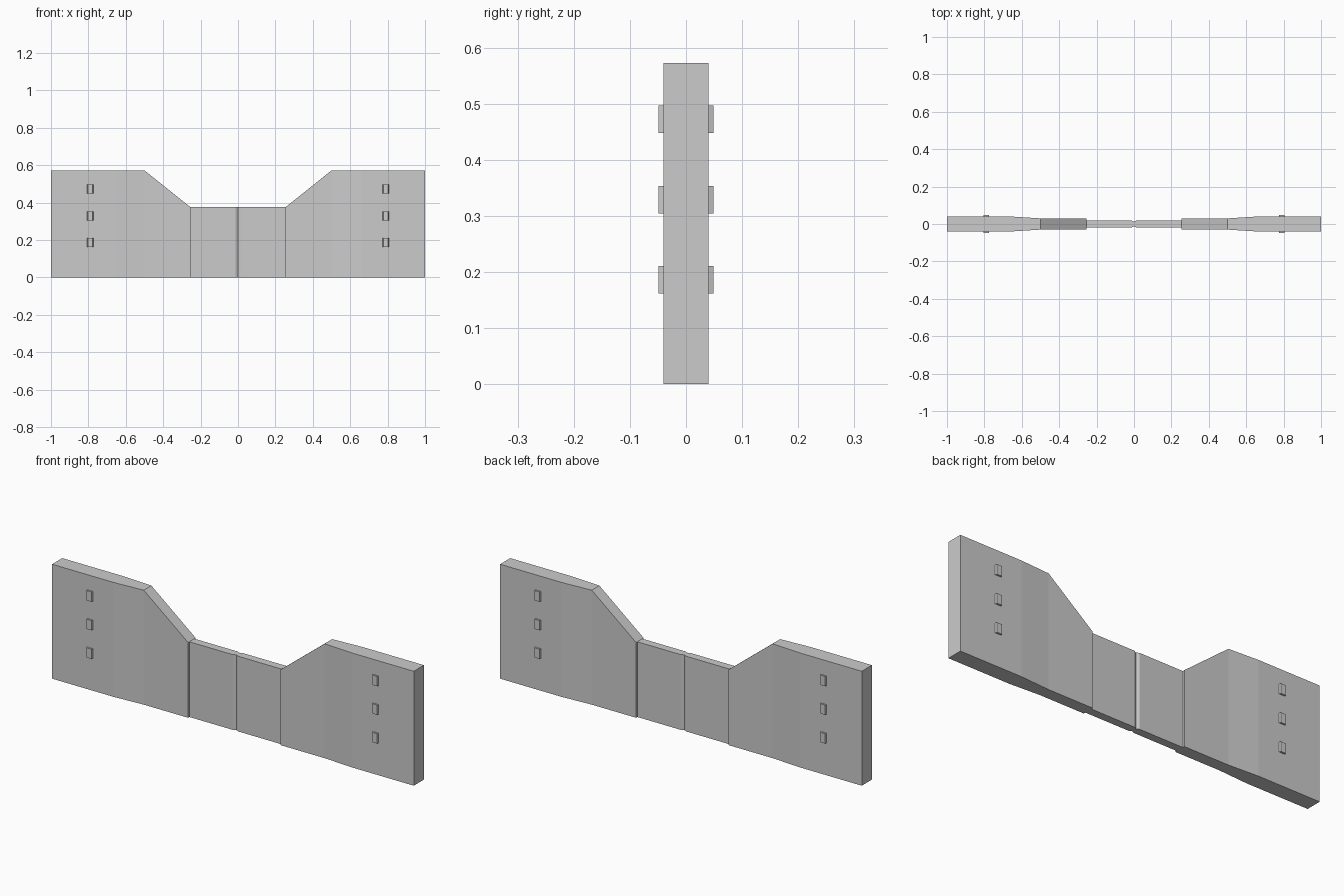
import bpy, bmesh

cube = bpy.data.objects.get("Cube")
if cube:
    bpy.data.objects.remove(cube, do_unlink=True)

grey = bpy.data.materials.new("plain grey")
grey.use_nodes = True
COLOUR = (0.6, 0.6, 0.6, 1)
grey.diffuse_color = COLOUR
grey.node_tree.nodes["Principled BSDF"].inputs["Base Color"].default_value = COLOUR


def finish(name, bm):
    bmesh.ops.recalc_face_normals(bm, faces=bm.faces)
    mesh = bpy.data.meshes.new(name)
    bm.to_mesh(mesh)
    bm.free()
    mesh.materials.append(grey)
    obj = bpy.data.objects.new(name, mesh)
    bpy.context.collection.objects.link(obj)
    return obj


def loft(name, stations, side):
    """Wall skinned through rectangles given as (x, half thickness, height)."""
    bm = bmesh.new()
    rings = []
    for x, t, h in stations:
        corners = [(-t, 0), (t, 0), (t, h), (-t, h)]
        rings.append([bm.verts.new((side * x, y, z)) for y, z in corners])
    for a, b in zip(rings, rings[1:]):
        for i in range(4):
            j = (i + 1) % 4
            bm.faces.new((a[i], a[j], b[j], b[i]))
    bm.faces.new(rings[0])
    bm.faces.new(rings[-1])
    return finish(name, bm)


def lug(name, x, z, face):
    """Small block on the wall face, narrowing outwards."""
    bm = bmesh.new()
    bmesh.ops.create_cube(bm, size=1)
    for v in bm.verts:
        outer = v.co.y * face > 0
        width = 0.026 if outer else 0.036
        v.co = (x + v.co.x * width, face * (0.049 if outer else 0.035), z + v.co.z * 0.049)
    return finish(name, bm)


LOW, HIGH = 0.376, 0.572

for side, label in ((1, "left"), (-1, "right")):
    # thin middle panel, pinched at the centre seam
    loft(f"{label}_middle_panel",
         [(0, 0.012, LOW), (0.014, 0.02, LOW), (0.255, 0.02, LOW)], side)
    # tall wing with sloping shoulder and thicker outer end
    loft(f"{label}_wing",
         [(0.255, 0.03, LOW), (0.5, 0.03, HIGH), (0.66, 0.04, HIGH), (1, 0.04, HIGH)], side)
    # three lugs on each face
    for row in range(3):
        for face, facing in ((-1, "front"), (1, "back")):
            lug(f"{label}_{facing}_lug_{row + 1}", side * 0.79, 0.186 + row * 0.143, face)
